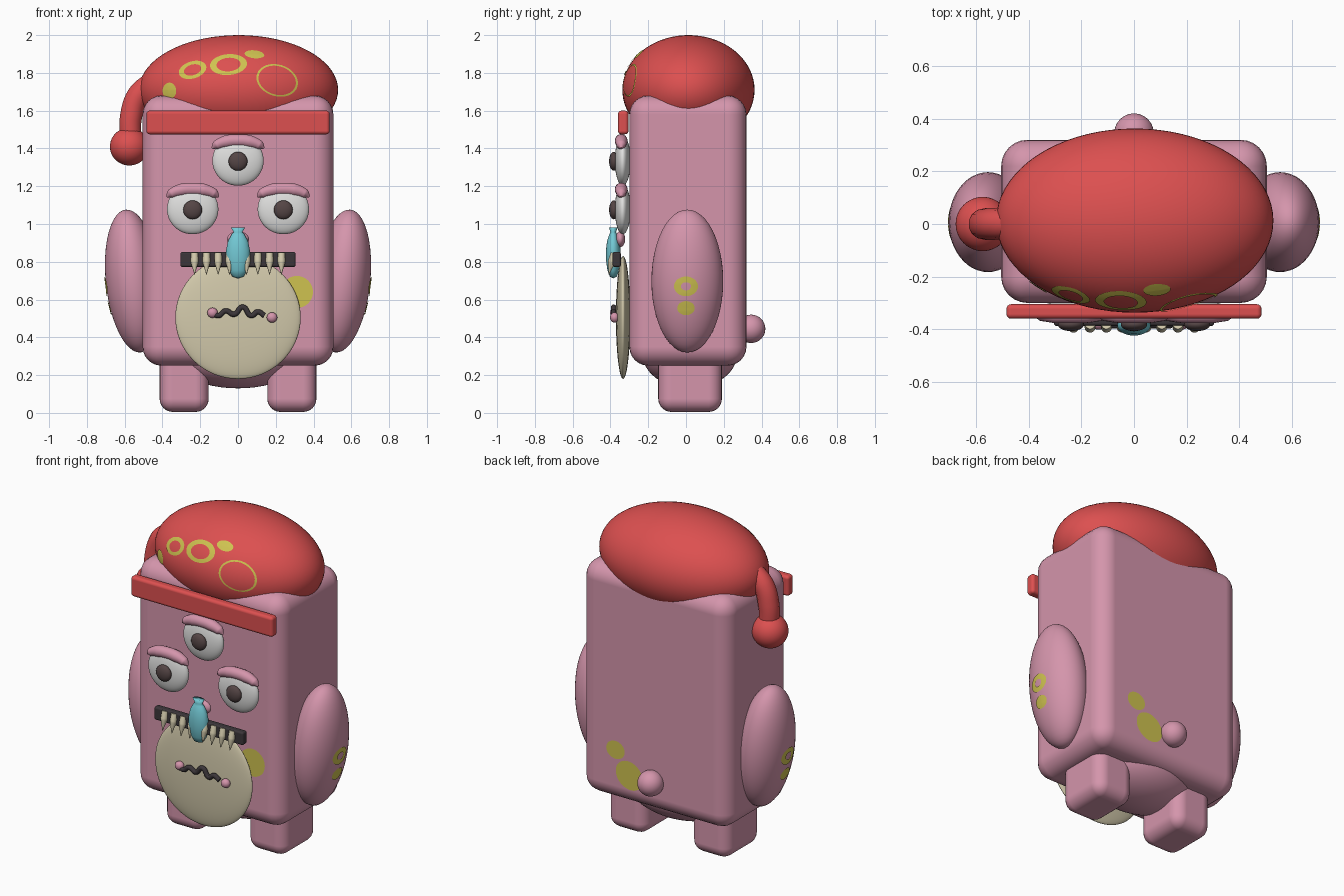
import bpy, bmesh, math
from mathutils import Matrix, Vector
from mathutils.bvhtree import BVHTree

cube = bpy.data.objects.get("Cube")
if cube:
    bpy.data.objects.remove(cube, do_unlink=True)


def material(name, rgb):
    m = bpy.data.materials.new(name)
    m.use_nodes = True
    m.diffuse_color = (*rgb, 1)
    bsdf = next(n for n in m.node_tree.nodes if n.type == 'BSDF_PRINCIPLED')
    bsdf.inputs["Base Color"].default_value = (*rgb, 1)
    return m


PINK = material("pink skin", (0.66, 0.30, 0.41))
RED = material("red cloth", (0.72, 0.08, 0.08))
YELLOW = material("yellow spots", (0.62, 0.54, 0.08))
CREAM = material("cream", (0.65, 0.59, 0.41))
WHITE = material("eye white", (0.75, 0.75, 0.74))
BROWN = material("dark brown", (0.09, 0.06, 0.06))
DARK = material("charcoal", (0.045, 0.037, 0.042))
CYAN = material("cyan", (0.17, 0.58, 0.66))


def add_mesh(name, bm, mat, smooth=True):
    me = bpy.data.meshes.new(name)
    bm.to_mesh(me)
    bm.free()
    for p in me.polygons:
        p.use_smooth = smooth
    me.materials.append(mat)
    ob = bpy.data.objects.new(name, me)
    bpy.context.collection.objects.link(ob)
    return ob


def ellipsoid(name, centre, radii, mat, tilt=0, segs=48):
    bm = bmesh.new()
    m = (Matrix.Translation(centre) @ Matrix.Rotation(tilt, 4, 'Y')
         @ Matrix.Diagonal((*radii, 1)))
    bmesh.ops.create_uvsphere(bm, u_segments=segs, v_segments=segs // 2,
                              radius=1, matrix=m)
    return add_mesh(name, bm, mat)


def rounded_box(name, low, high, bevel, mat):
    low, high = Vector(low), Vector(high)
    bm = bmesh.new()
    m = Matrix.Translation((low + high) / 2) @ Matrix.Diagonal((*(high - low), 1))
    bmesh.ops.create_cube(bm, size=1, matrix=m)
    ob = add_mesh(name, bm, mat)
    mod = ob.modifiers.new("rounding", 'BEVEL')
    mod.width, mod.segments, mod.harden_normals = bevel, 6, True
    return ob


def tube(name, points, radius, mat, tapers=None):
    cu = bpy.data.curves.new(name, 'CURVE')
    cu.dimensions = '3D'
    cu.bevel_depth, cu.bevel_resolution = radius, 5
    cu.use_fill_caps = True
    sp = cu.splines.new('BEZIER')
    sp.bezier_points.add(len(points) - 1)
    for i, (bp, co) in enumerate(zip(sp.bezier_points, points)):
        bp.co = co
        bp.handle_left_type = bp.handle_right_type = 'AUTO'
        bp.radius = tapers[i] if tapers else 1
    cu.materials.append(mat)
    ob = bpy.data.objects.new(name, cu)
    bpy.context.collection.objects.link(ob)
    return ob


def spot(name, target, centre, across, radii, inner=0, tilt=0):
    """Thin disc or ring laid on the target; centre lies outside the surface."""
    centre, across, up = Vector(centre), Vector(across), Vector((0, 0, 1))
    ray = up.cross(across)
    tree = BVHTree.FromPolygons([v.co for v in target.data.vertices],
                                [p.vertices[:] for p in target.data.polygons])
    bm = bmesh.new()
    rings = []
    for k in range(5):
        s = inner + (1 - inner) * k / 4
        ring = []
        for i in range(32):
            a = math.tau * i / 32
            u, v = s * radii[0] * math.cos(a), s * radii[1] * math.sin(a)
            w = u * math.sin(tilt) + v * math.cos(tilt)
            u = u * math.cos(tilt) - v * math.sin(tilt)
            origin = centre + across * u + up * w
            hit, normal, _, _ = tree.ray_cast(origin, ray)
            ring.append(bm.verts.new(hit - ray * 0.003 + normal * 0.002))
        rings.append(ring)
    for a, b in zip(rings, rings[1:]):
        for i in range(32):
            j = (i + 1) % 32
            bm.faces.new((a[i], b[i], b[j], a[j]))
    bmesh.ops.remove_doubles(bm, verts=bm.verts, dist=1e-5)
    return add_mesh(name, bm, YELLOW)


# Body, rump and tail
body = rounded_box("body", (-0.505, -0.3, 0.25), (0.505, 0.32, 1.68), 0.1, PINK)
ellipsoid("rump", (0, 0.02, 0.31), (0.36, 0.25, 0.18), PINK)
ellipsoid("tail", (0, 0.345, 0.445), (0.075, 0.075, 0.075), PINK)
ellipsoid("belly", (0, -0.333, 0.505), (0.332, 0.038, 0.325), CREAM, segs=64)

# Arms and legs with arm spots
for side, word in ((1, "left"), (-1, "right")):
    arm = ellipsoid(word + "_arm", (side * 0.555, 0.007, 0.698),
                    (0.145, 0.19, 0.38), PINK, tilt=side * 0.105)
    legs = sorted((side * 0.155, side * 0.415))
    rounded_box(word + "_leg", (legs[0], -0.147, 0.005), (legs[1], 0.19, 0.34), 0.07, PINK)
    spot(word + "_arm_ring", arm, (side, 0, 0.67), (0, side, 0), (0.063, 0.052), 0.42)
    spot(word + "_arm_spot", arm, (side, 0, 0.555), (0, side, 0), (0.046, 0.037))

# Body spots
spot("front_spot", body, (0.312, -1, 0.64), (1, 0, 0), (0.085, 0.085))
spot("back_spot_large", body, (0.16, 1, 0.44), (-1, 0, 0), (0.095, 0.085), tilt=-0.5)
spot("back_spot_small", body, (0.255, 1, 0.575), (-1, 0, 0), (0.063, 0.055))

# Hat with drooping tip, bobble and band
hat = ellipsoid("hat", (0.003, 0.013, 1.71), (0.527, 0.35, 0.29), RED, segs=72)
tube("hat_tip", [(-0.45, 0, 1.76), (-0.53, 0, 1.68), (-0.566, 0, 1.57), (-0.57, 0, 1.44)],
     0.06, RED, (0.9, 1, 1, 0.95))
ellipsoid("hat_bobble", (-0.575, 0, 1.41), (0.103, 0.103, 0.1), RED)
rounded_box("hat_band", (-0.485, -0.36, 1.475), (0.485, -0.305, 1.6), 0.018, RED)
for i, (x, z, rx, rz, inner, tilt) in enumerate((
        (-0.24, 1.815, 0.075, 0.045, 0.62, 0.3), (-0.05, 1.843, 0.098, 0.055, 0.65, 0.08),
        (0.087, 1.897, 0.052, 0.021, 0, -0.1), (0.207, 1.76, 0.112, 0.083, 0.9, -0.3),
        (-0.362, 1.705, 0.036, 0.043, 0, 0))):
    spot(f"hat_spot_{i + 1}", hat, (x, -1, z), (1, 0, 0), (rx, rz), inner, tilt)

# Three eyes with heavy lids
for x, z, word in ((0, 1.335, "middle"), (0.24, 1.078, "left"), (-0.24, 1.078, "right")):
    ellipsoid(word + "_eye", (x, -0.335, z), (0.136, 0.042, 0.132), WHITE)
    ellipsoid(word + "_pupil", (x, -0.382, z - 0.003), (0.05, 0.025, 0.05), BROWN, segs=32)
    lid = [(x + dx, -0.343, z + dz) for dx, dz in
           ((-0.138, 0.066), (-0.115, 0.083), (-0.06, 0.102), (0, 0.107),
            (0.06, 0.102), (0.115, 0.083), (0.138, 0.066))]
    tube(word + "_eyelid", lid, 0.034, PINK, (0.15, 0.75, 1, 1, 1, 0.75, 0.15))

# Mouth and teeth
rounded_box("mouth", (-0.305, -0.388, 0.772), (0.305, -0.345, 0.853), 0.012, DARK)
for side, word in ((1, "left"), (-1, "right")):
    for i, x in enumerate((0.045, 0.105, 0.167, 0.23)):
        tube(f"{word}_tooth_{i + 1}",
             [(side * x, -0.38, 0.845), (side * x, -0.393, 0.8), (side * x, -0.408, 0.733)],
             0.023, CREAM, (0.85, 0.9, 0.08))

# Nose: a pinched pouch turned from a profile, over a small pink knob
ellipsoid("nose_knob", (0, -0.348, 0.92), (0.058, 0.026, 0.042), PINK, segs=32)
profile = ((0, 0.712), (0.03, 0.722), (0.05, 0.755), (0.062, 0.81), (0.063, 0.86),
           (0.053, 0.91), (0.034, 0.945), (0.024, 0.957), (0.037, 0.982), (0, 0.978))
bm = bmesh.new()
vs = [bm.verts.new((r, 0, z)) for r, z in profile]
es = [bm.edges.new(pair) for pair in zip(vs, vs[1:])]
bmesh.ops.spin(bm, geom=vs + es, cent=(0, 0, 0), axis=(0, 0, 1),
               angle=math.tau, steps=32)
bmesh.ops.remove_doubles(bm, verts=bm.verts, dist=1e-4)
bmesh.ops.recalc_face_normals(bm, faces=bm.faces)
bmesh.ops.transform(bm, verts=bm.verts,
                    matrix=Matrix.Translation((0, -0.385, 0)) @ Matrix.Diagonal((1, 0.62, 1, 1)))
add_mesh("nose", bm, CYAN)

# Wavy belly mouth with cheek knobs
wave = ((-0.14, 0.535), (-0.105, 0.515), (-0.065, 0.54), (-0.02, 0.522),
        (0.025, 0.56), (0.07, 0.515), (0.105, 0.535), (0.14, 0.515))
tube("belly_mouth", [(x, -0.383, z) for x, z in wave], 0.014, DARK)
for x, z, word in ((-0.135, 0.53, "right"), (0.18, 0.505, "left")):
    ellipsoid(word + "_belly_cheek", (x, -0.378, z), (0.028, 0.024, 0.027), PINK, segs=24)
